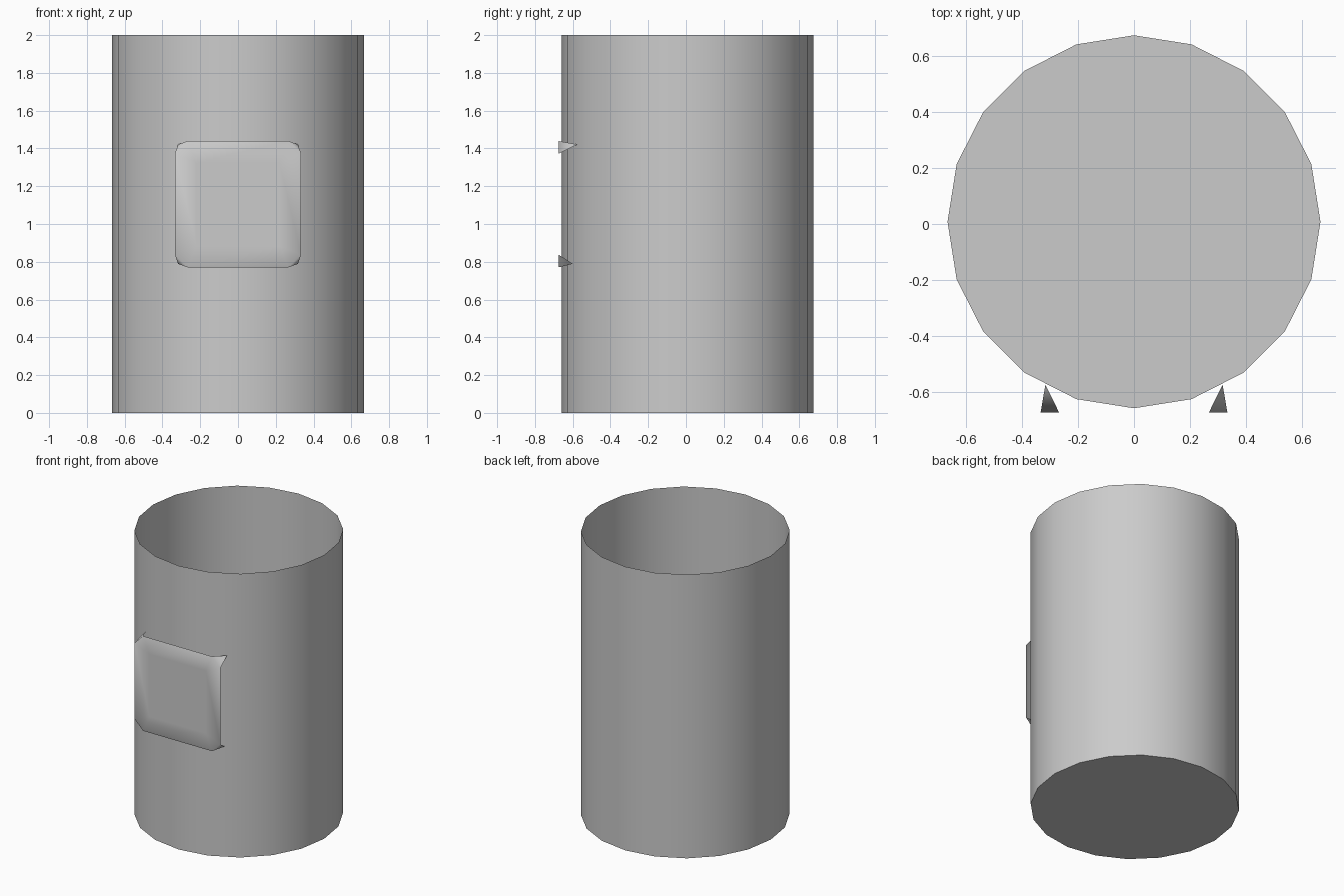
import bpy, bmesh
from math import radians
from mathutils import Matrix

if "Cube" in bpy.data.objects:
    bpy.data.objects.remove(bpy.data.objects["Cube"])

CY = 0.008          # can centre in y
PLATE_Y = -0.674    # flat face of the label
MID_Z = 1.105       # label centre height


def make_object(name, bm):
    mesh = bpy.data.meshes.new(name)
    bm.to_mesh(mesh)
    bm.free()
    ob = bpy.data.objects.new(name, mesh)
    bpy.context.collection.objects.link(ob)
    bpy.context.view_layer.objects.active = ob
    ob.select_set(True)
    return ob


# Open-topped 20-sided can with a closed bottom
bm = bmesh.new()
bmesh.ops.create_cone(bm, cap_ends=True, segments=20, radius1=0.667, radius2=0.667,
                      depth=2, matrix=Matrix.Translation((0, CY, 1)))
top = [f for f in bm.faces if f.normal.z > 0.9]
bmesh.ops.delete(bm, geom=top, context='FACES_ONLY')
can = make_object("can_body", bm)
bpy.ops.object.shade_smooth_by_angle(angle=radians(40))
can.select_set(False)

# Square label: flat middle, corners folded back against the can
bm = bmesh.new()
OUT, CUT, INNER = 0.334, 0.268, 0.22


def vert(x, z, y=PLATE_Y):
    return bm.verts.new((x, y, MID_Z + z))


corners = []
for sx, sz in ((-1, -1), (1, -1), (1, 1), (-1, 1)):
    tip_y = -0.575 if sz > 0 else -0.6
    corners.append({
        "inner": vert(sx * INNER, sz * INNER),
        "side": vert(sx * OUT, sz * CUT),
        "end": vert(sx * CUT, sz * OUT),
        "tip": vert(sx * 0.317, sz * 0.316, tip_y),
    })

bm.faces.new([c["inner"] for c in corners])
for i, c in enumerate(corners):
    n = corners[(i + 1) % 4]
    key = "end" if i % 2 == 0 else "side"
    bm.faces.new((c[key], n[key], n["inner"], c["inner"]))   # border strip
    a, b = ("side", "end") if i % 2 == 0 else ("end", "side")
    bm.faces.new((c["inner"], c[a], c[b]))                   # flat corner
    bm.faces.new((c[a], c["tip"], c[b]))                     # folded tab
for f in bm.faces:
    f.smooth = True
bm.normal_update()
for f in bm.faces:
    if f.normal.y > 0:
        f.normal_flip()
make_object("front_label", bm)
